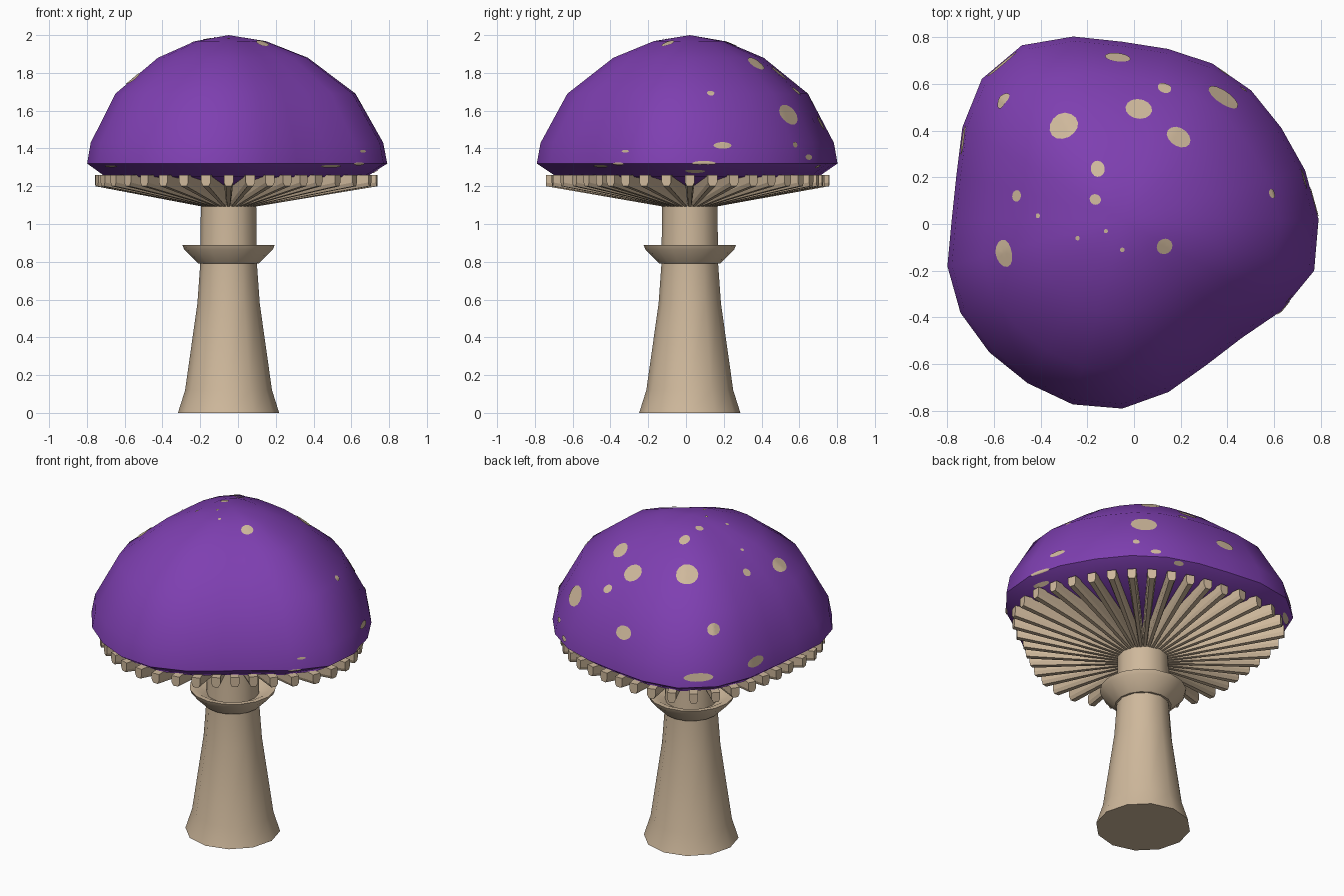
import bpy, bmesh, math
from mathutils import Vector
from mathutils.bvhtree import BVHTree

if "Cube" in bpy.data.objects:
    bpy.data.objects.remove(bpy.data.objects["Cube"])

CX, CY = -0.05, 0.02   # mushroom axis


def material(name, rgb):
    m = bpy.data.materials.new(name)
    m.diffuse_color = (*rgb, 1)
    m.use_nodes = True
    m.node_tree.nodes["Principled BSDF"].inputs["Base Color"].default_value = m.diffuse_color
    return m


PURPLE = material("purple", (0.21, 0.05, 0.44))
TAN = material("tan", (0.62, 0.48, 0.33))


def finish(name, bm, mat, angle=None, normals=True):
    if normals:
        bmesh.ops.recalc_face_normals(bm, faces=bm.faces[:])
    me = bpy.data.meshes.new(name)
    bm.to_mesh(me)
    bm.free()
    me.materials.append(mat)
    ob = bpy.data.objects.new(name, me)
    bpy.context.collection.objects.link(ob)
    if angle:
        bpy.ops.object.select_all(action='DESELECT')
        ob.select_set(True)
        bpy.context.view_layer.objects.active = ob
        bpy.ops.object.shade_smooth_by_angle(angle=math.radians(angle))
    return ob


def lathe(profile, radii, closed=False):
    """Sweep (r, z) points round the axis; radii scales r for each side."""
    bm = bmesh.new()
    n = len(radii)
    rings = []
    for r, z in profile:
        if r == 0:
            rings.append([bm.verts.new((CX, CY, z))] * n)
            continue
        rings.append([bm.verts.new((CX + r * k * math.cos(2 * math.pi * i / n),
                                    CY + r * k * math.sin(2 * math.pi * i / n), z))
                      for i, k in enumerate(radii)])
    pairs = list(zip(rings, rings[1:]))
    if closed:
        pairs.append((rings[-1], rings[0]))
    for a, b in pairs:
        for i in range(n):
            j = (i + 1) % n
            bm.faces.new(list(dict.fromkeys((a[i], a[j], b[j], b[i]))))
    return bm


# Cap: irregular outline, one radius per 15 degrees
outline = [.84, .81, .785, .78, .77, .755, .76, .81, .86, .85, .79, .735,
           .73, .775, .80, .805, .81, .82, .81, .765, .72, .72, .785, .85]
cap_profile = [(0, 1.20), (0.25, 1.20), (0.87, 1.25), (1, 1.32), (0.975, 1.43),
               (0.8, 1.69), (0.5, 1.88), (0.235, 1.968), (0, 2.0)]
bm = lathe(cap_profile, outline)
bmesh.ops.recalc_face_normals(bm, faces=bm.faces[:])
tree = BVHTree.FromBMesh(bm)
finish("cap", bm, PURPLE, 38)


def cap_radius(a):
    f = (a / (2 * math.pi) * 24) % 24
    i = int(f)
    return outline[i] + (outline[(i + 1) % 24] - outline[i]) * (f - i)


# Spots: x, y, z (0 = drop from above), width round the cap, height up the slope
spots = [
    (-.30, .42, 0, .13, .13), (.02, .49, 0, .115, .11), (.19, .37, 0, .11, .10),
    (.38, .54, 0, .15, .12), (.13, .58, 0, .06, .055), (-.07, .71, 0, .11, .08),
    (-.56, .53, 0, .08, .07), (-.155, .235, 0, .06, .075), (-.165, .105, 0, .045, .05),
    (-.50, .12, 0, .05, .05), (-.41, .035, 0, .02, .02), (-.24, -.06, 0, .02, .02),
    (-.12, -.03, 0, .018, .018), (-.05, -.11, 0, .02, .02), (.13, -.095, 0, .07, .07),
    (-.555, -.125, 0, .12, .09), (.59, .13, 0, .04, .035),
    (-.57, .69, 1.38, .17, .05), (-.74, .36, 1.40, .13, .06), (-.60, .62, 1.29, .15, .03),
    (.75, .20, 1.42, .10, .035), (.79, .10, 1.325, .13, .025), (.73, .05, 1.27, .11, .03),
    (.47, .58, 1.42, .04, .03), (.37, .63, 1.35, .06, .03), (.25, .68, 1.33, .06, .03),
    (.49, -.45, 1.31, .13, .025), (.64, -.36, 1.32, .08, .025), (.66, -.32, 1.385, .05, .015),
    (-.67, -.45, 1.31, .11, .02),
]
bm = bmesh.new()
for x, y, z, w, h in spots:
    if z:
        p, n, _, _ = tree.find_nearest(Vector((x, y, z)))
    else:
        p, n, _, _ = tree.ray_cast(Vector((x, y, 3)), Vector((0, 0, -1)))
    t = Vector((0, 0, 1)).cross(n).normalized()
    u = n.cross(t)

    def on_cap(a, s):
        q = p + t * (math.cos(a) * w / 2 * s) + u * (math.sin(a) * h / 2 * s)
        c, m, _, _ = tree.find_nearest(q)
        return bm.verts.new(c + m * 0.004)

    N = 14
    centre = on_cap(0, 0)
    rings = [[on_cap(2 * math.pi * i / N, s) for i in range(N)] for s in (.35, .7, 1)]
    for i in range(N):
        j = (i + 1) % N
        bm.faces.new((centre, rings[0][i], rings[0][j]))
        for a, b in zip(rings, rings[1:]):
            bm.faces.new((a[i], b[i], b[j], a[j]))
finish("cap_spots", bm, TAN, 60, normals=False)

# Gills: tapered radial blades with chamfered lower edges
bm = bmesh.new()
for k in range(40):
    a = 2 * math.pi * k / 40
    d, s = Vector((math.cos(a), math.sin(a), 0)), Vector((-math.sin(a), math.cos(a), 0))
    ends = []
    for r, hw, low in ((0.10, 0.012, 1.085), (0.94 * cap_radius(a), 0.025, 1.20)):
        section = [(-hw, 1.26), (-hw, low + .02), (-hw * .6, low),
                   (hw * .6, low), (hw, low + .02), (hw, 1.26)]
        ends.append([bm.verts.new(Vector((CX, CY, z)) + d * r + s * o) for o, z in section])
    bm.faces.new(ends[0])
    bm.faces.new(ends[1][::-1])
    for i in range(6):
        j = (i + 1) % 6
        bm.faces.new((ends[0][i], ends[0][j], ends[1][j], ends[1][i]))
finish("gills", bm, TAN)

# Stem: flared foot, slim neck
stem_profile = [(0, 0), (.268, 0), (.23, .12), (.165, .58), (.15, .79), (.145, 1.23), (0, 1.23)]
finish("stem", lathe(stem_profile, [1] * 12), TAN, 40)

# Ring: funnel-shaped collar
ring_profile = [(.13, .79), (.16, .79), (.235, .865), (.245, .89), (.215, .89), (.14, .85)]
finish("stem_ring", lathe(ring_profile, [1] * 16, closed=True), TAN, 35)
